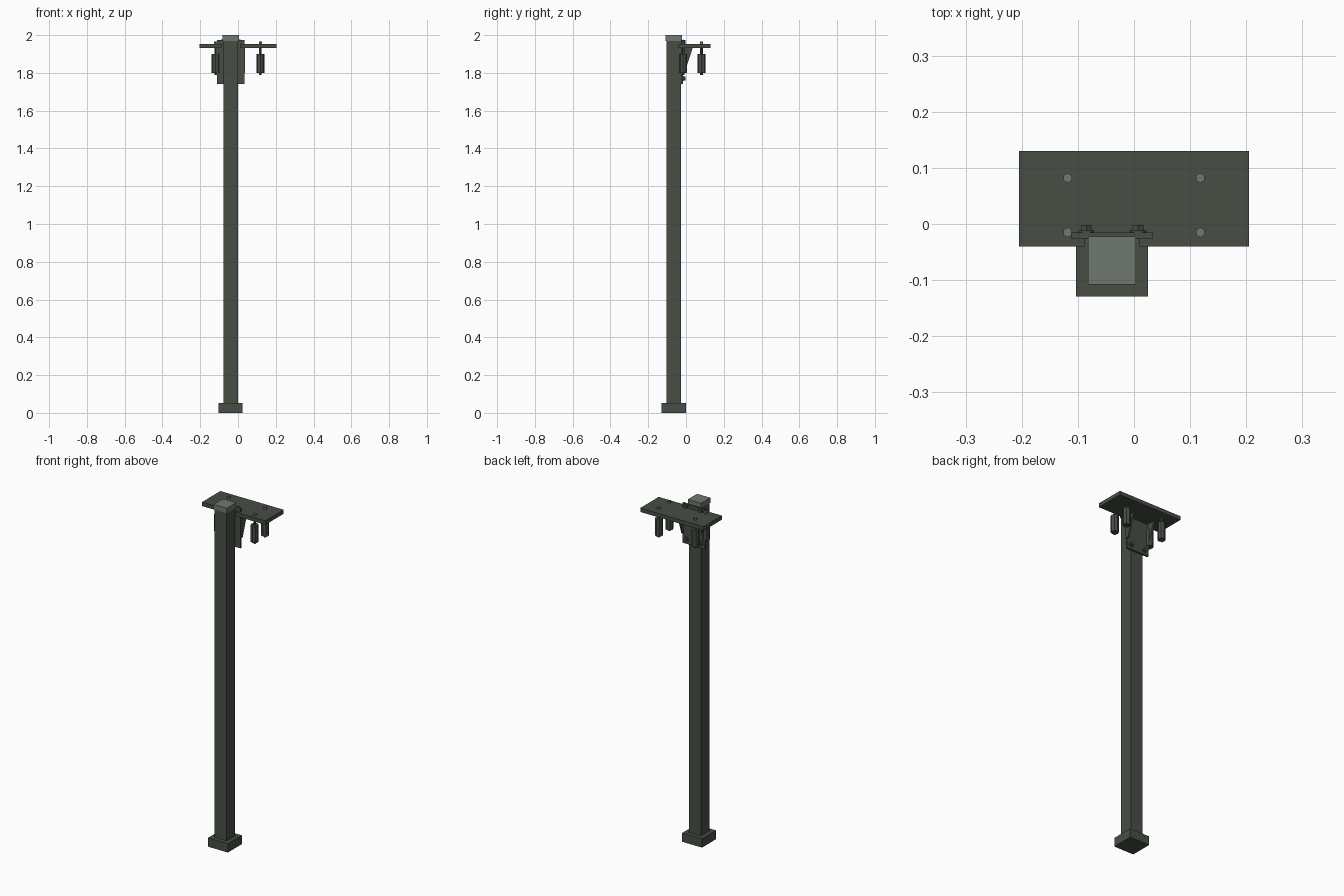
import bpy, bmesh, math
from mathutils import Matrix, Vector

if "Cube" in bpy.data.objects:
    bpy.data.objects.remove(bpy.data.objects["Cube"])


def material(name, rgb):
    m = bpy.data.materials.new(name)
    m.diffuse_color = (*rgb, 1)
    m.use_nodes = True
    m.node_tree.nodes["Principled BSDF"].inputs["Base Color"].default_value = m.diffuse_color
    return m


DARK = material("dark_green_grey", (0.063, 0.076, 0.060))
LIGHT = material("light_grey", (0.162, 0.188, 0.162))


def finish(bm, name, mat):
    bmesh.ops.recalc_face_normals(bm, faces=bm.faces)
    me = bpy.data.meshes.new(name)
    bm.to_mesh(me)
    bm.free()
    me.materials.append(mat)
    ob = bpy.data.objects.new(name, me)
    bpy.context.collection.objects.link(ob)
    return ob


def prism(name, pts, direction, mat):
    """Extrude a flat outline along a vector."""
    bm = bmesh.new()
    f = bm.faces.new([bm.verts.new(p) for p in pts])
    r = bmesh.ops.extrude_face_region(bm, geom=[f])
    vs = [v for v in r["geom"] if isinstance(v, bmesh.types.BMVert)]
    bmesh.ops.translate(bm, verts=vs, vec=Vector(direction))
    # keep both end caps
    if not any(all(v not in vs for v in fc.verts) for fc in bm.faces):
        bm.faces.new([v for v in bm.verts if v not in vs])
    return finish(bm, name, mat)


def box(name, x0, x1, y0, y1, z0, z1, mat):
    return prism(name, [(x0, y0, z0), (x1, y0, z0), (x1, y1, z0), (x0, y1, z0)],
                 (0, 0, z1 - z0), mat)


def rod(name, start, length, radius, sides, mat, along_y=False):
    bm = bmesh.new()
    m = Matrix.Translation((0, 0, length / 2))
    if along_y:
        m = Matrix.Rotation(-math.pi / 2, 4, 'X') @ m
    bmesh.ops.create_cone(bm, cap_ends=True, segments=sides, radius1=radius,
                          radius2=radius, depth=length,
                          matrix=Matrix.Translation(start) @ m)
    return finish(bm, name, mat)


CX, CY = -0.039, -0.065

# Post, foot and cap
def square(name, h, z0, z1, mat):
    return box(name, CX - h, CX + h, CY - h, CY + h, z0, z1, mat)

square("foot_block", 0.064, 0, 0.052, DARK)
square("post", 0.039, 0.052, 1.97, DARK)
square("post_cap", 0.043, 1.97, 2.0, LIGHT)

# Horizontal shelf plate, notched round the post
NX0, NX1, NY = CX - 0.049, CX + 0.049, -0.024
outline = [(-0.205, -0.04), (NX0, -0.04), (NX0, NY), (NX1, NY), (NX1, -0.04),
           (0.205, -0.04), (0.205, 0.13), (-0.205, 0.13)]
prism("shelf_plate", [(x, y, 1.931) for x, y in outline], (0, 0, 0.023), DARK)

# Vertical mounting plate behind the post
box("mounting_plate", CX - 0.073, CX + 0.073, -0.026, -0.015, 1.742, 1.975, DARK)

# Gussets, bolts and washers on both sides
for s, side in ((-1, "left"), (1, "right")):
    x = CX + s * 0.065
    prism(side + "_gusset", [(x, -0.026, 1.931), (x, 0.035, 1.931),
                             (x, -0.008, 1.80), (x, -0.026, 1.80)],
          (s * 0.010, 0, 0), DARK)
    for z, row in ((1.963, "upper"), (1.77, "lower")):
        bx = CX + s * 0.046
        rod(f"{side}_{row}_washer", (bx, -0.015, z), 0.003, 0.014, 12, DARK, True)
        rod(f"{side}_{row}_bolt", (bx, -0.012, z), 0.010, 0.011, 6, DARK, True)

# Four hanging insulators on threaded rods
for x in (-0.118, 0.118):
    for y in (-0.015, 0.082):
        tag = ("left" if x < 0 else "right") + ("_front" if y < 0 else "_back")
        rod(tag + "_insulator", (x, y, 1.80), 0.10, 0.021, 8, DARK)
        rod(tag + "_rod", (x, y, 1.79), 0.165, 0.007, 6, DARK)
        rod(tag + "_nut", (x, y, 1.954), 0.012, 0.009, 6, LIGHT)
